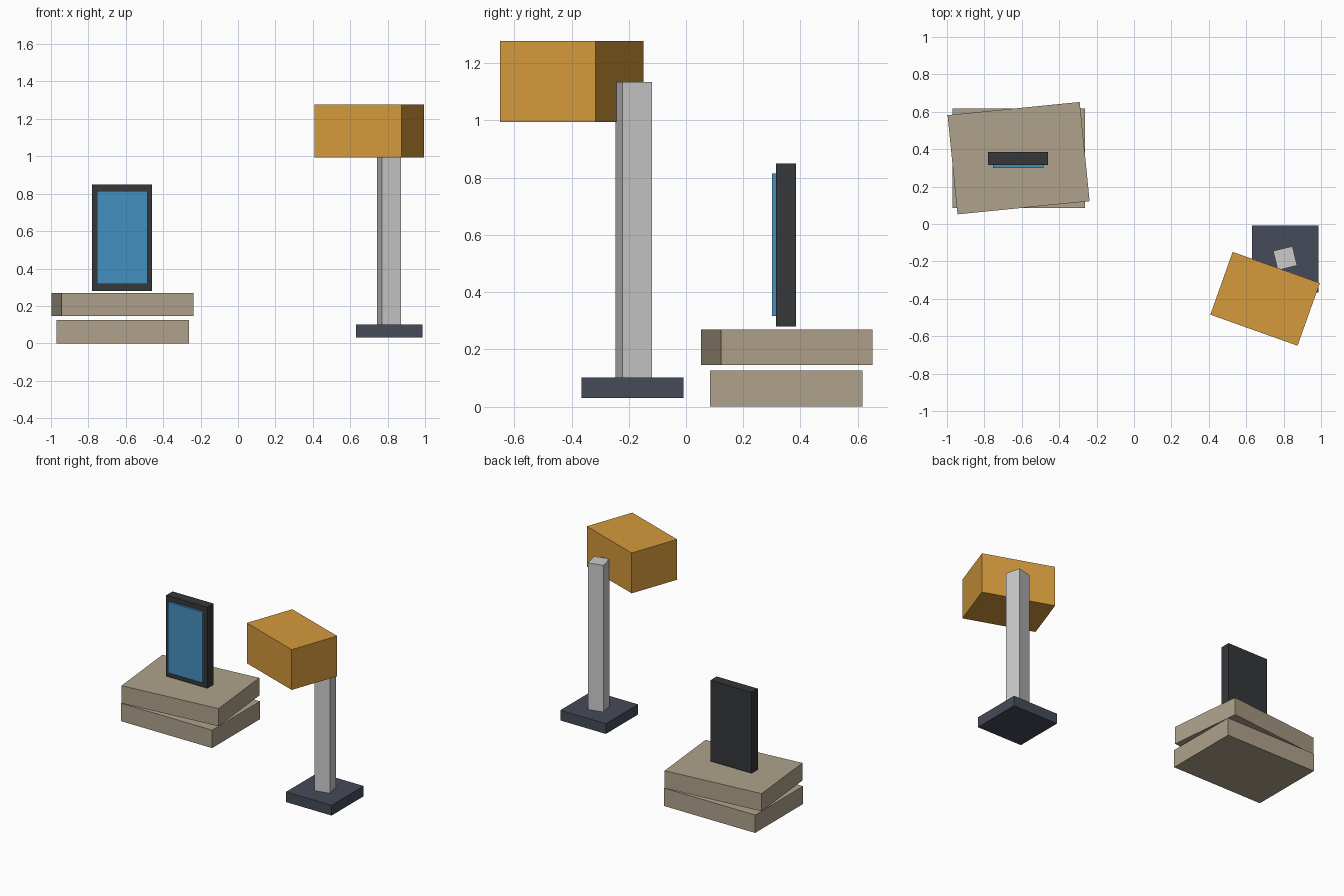
import bpy, math

if "Cube" in bpy.data.objects:
    bpy.data.objects.remove(bpy.data.objects["Cube"])


def material(name, r, g, b):
    m = bpy.data.materials.new(name)
    m.diffuse_color = (r, g, b, 1)
    m.use_nodes = True
    m.node_tree.nodes["Principled BSDF"].inputs["Base Color"].default_value = m.diffuse_color
    return m


stone = material("tan", 0.43, 0.36, 0.26)
black = material("charcoal", 0.035, 0.038, 0.042)
blue = material("blue", 0.06, 0.28, 0.53)
slate = material("slate", 0.06, 0.07, 0.1)
orange = material("orange", 0.66, 0.32, 0.045)


def box(name, center, size, z0, z1, angle=0, mat=None):
    """Box from plan centre, plan size, height range and turn about z."""
    bpy.ops.mesh.primitive_cube_add(
        size=1, location=(*center, (z0 + z1) / 2),
        rotation=(0, 0, math.radians(angle)))
    ob = bpy.context.object
    ob.name = name
    ob.scale = (*size, z1 - z0)
    bpy.ops.object.transform_apply(location=False, rotation=False, scale=True)
    if mat:
        ob.data.materials.append(mat)
    return ob


# Two stacked slabs, the upper one slightly turned
box("lower_slab", (-0.616, 0.351), (0.71, 0.533), 0.0, 0.126, 0, stone)
box("upper_slab", (-0.617, 0.352), (0.71, 0.533), 0.146, 0.27, 5.7, stone)

# Upright panel with a raised screen on its front
box("panel_body", (-0.62, 0.35), (0.32, 0.07), 0.28, 0.85, 0, black)
box("panel_screen", (-0.62, 0.3085), (0.27, 0.017), 0.316, 0.814, 0, blue)

# Post on a square foot, with a turned box head
box("post_foot", (0.808, -0.187), (0.355, 0.357), 0.03, 0.102, 0, slate)
box("post", (0.808, -0.183), (0.106, 0.106), 0.102, 1.135, 13.7)
box("post_head", (0.701, -0.4), (0.495, 0.356), 0.994, 1.278, -19.6, orange)
